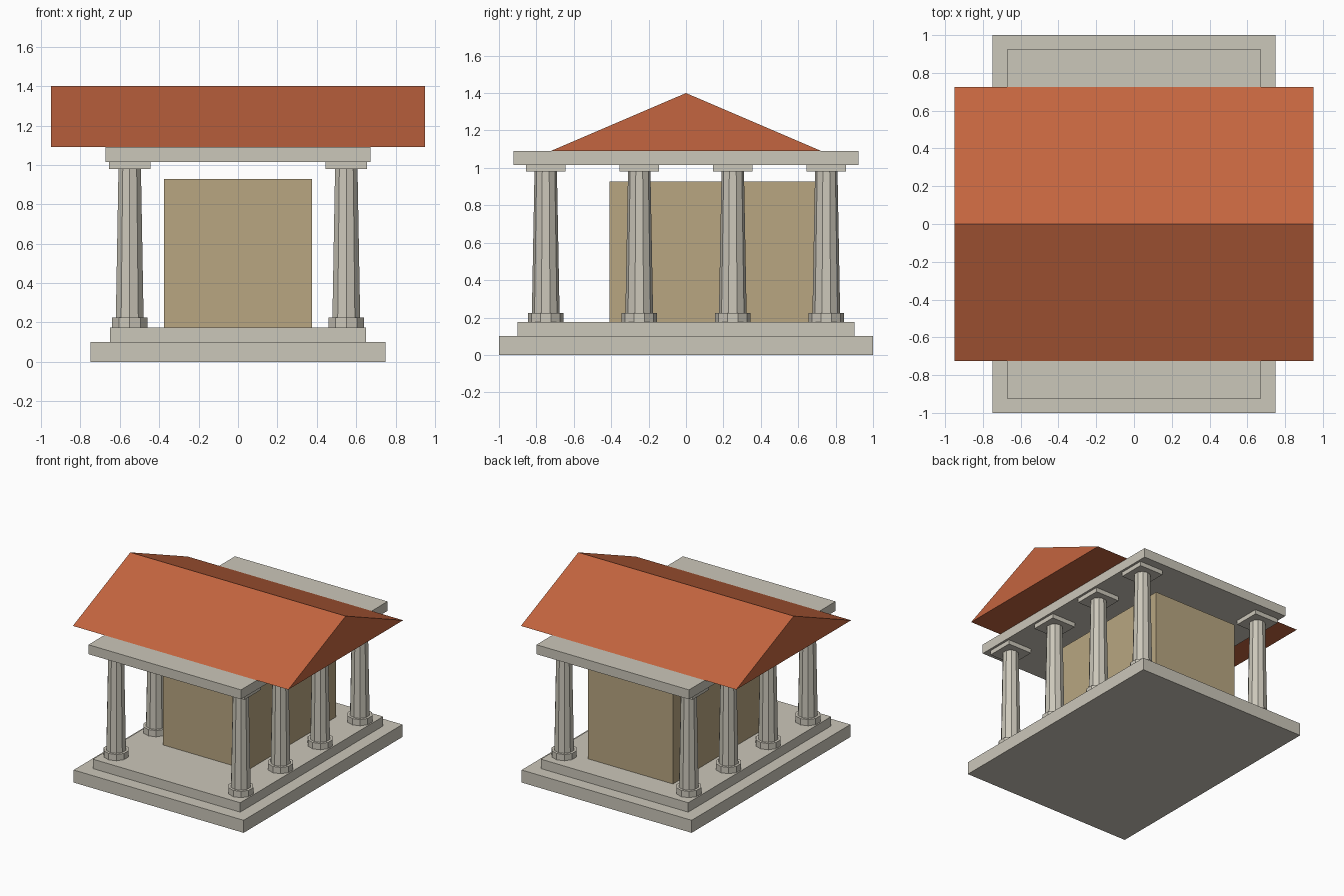
import bpy
import bmesh

if "Cube" in bpy.data.objects:
    bpy.data.objects.remove(bpy.data.objects["Cube"])


def material(name, rgb):
    m = bpy.data.materials.new(name)
    m.diffuse_color = (*rgb, 1)
    m.use_nodes = True
    m.node_tree.nodes["Principled BSDF"].inputs["Base Color"].default_value = m.diffuse_color
    return m


STONE = material("pale_stone", (0.60, 0.57, 0.49))
WALL = material("sandy_wall", (0.48, 0.38, 0.22))
TILE = material("terracotta", (0.55, 0.13, 0.05))


def box(name, x, y, z, mat):
    """Box from (min, max) ranges on each axis."""
    bpy.ops.mesh.primitive_cube_add(size=1, location=[sum(r) / 2 for r in (x, y, z)])
    o = bpy.context.object
    o.name = name
    o.scale = [r[1] - r[0] for r in (x, y, z)]
    o.data.materials.append(mat)
    return o


def drum(name, x, y, z, r_bottom, r_top):
    """Ten-sided, optionally tapered, flat-shaded cylinder."""
    bpy.ops.mesh.primitive_cone_add(vertices=10, radius1=r_bottom, radius2=r_top,
                                    depth=z[1] - z[0], location=(x, y, sum(z) / 2))
    o = bpy.context.object
    o.name = name
    o.data.materials.append(STONE)
    return o


def column(x, y):
    drum("column_base", x, y, (0.175, 0.225), 0.094, 0.094)
    drum("column_shaft", x, y, (0.175, 0.98), 0.075, 0.06)
    box("column_capital", (x - 0.105, x + 0.105), (y - 0.105, y + 0.105), (0.98, 1.015), STONE)


def gable_roof(half_x, half_y, z_eave, z_ridge):
    """Solid triangular prism with its ridge along x."""
    bm = bmesh.new()
    profile = [(-half_y, z_eave), (half_y, z_eave), (0, z_ridge)]
    end = bm.faces.new([bm.verts.new((-half_x, y, z)) for y, z in profile])
    ext = bmesh.ops.extrude_face_region(bm, geom=[end], use_keep_orig=True)
    moved = [v for v in ext["geom"] if isinstance(v, bmesh.types.BMVert)]
    bmesh.ops.translate(bm, verts=moved, vec=(2 * half_x, 0, 0))
    bmesh.ops.recalc_face_normals(bm, faces=bm.faces)
    mesh = bpy.data.meshes.new("roof")
    bm.to_mesh(mesh)
    bm.free()
    mesh.materials.append(TILE)
    bpy.context.collection.objects.link(bpy.data.objects.new("roof", mesh))


# Stepped platform
box("lower_step", (-0.75, 0.75), (-1, 1), (0, 0.1), STONE)
box("upper_step", (-0.65, 0.65), (-0.9, 0.9), (0.1, 0.175), STONE)

# Inner chamber, set towards the back
box("inner_chamber", (-0.375, 0.375), (-0.41, 0.70), (0.175, 0.928), WALL)

# Two rows of four columns
for cx in (-0.55, 0.55):
    for cy in (-0.75, -0.25, 0.25, 0.75):
        column(cx, cy)

# Beam slab and roof
box("beam_slab", (-0.673, 0.673), (-0.923, 0.923), (1.015, 1.09), STONE)
gable_roof(0.95, 0.724, 1.09, 1.4)
